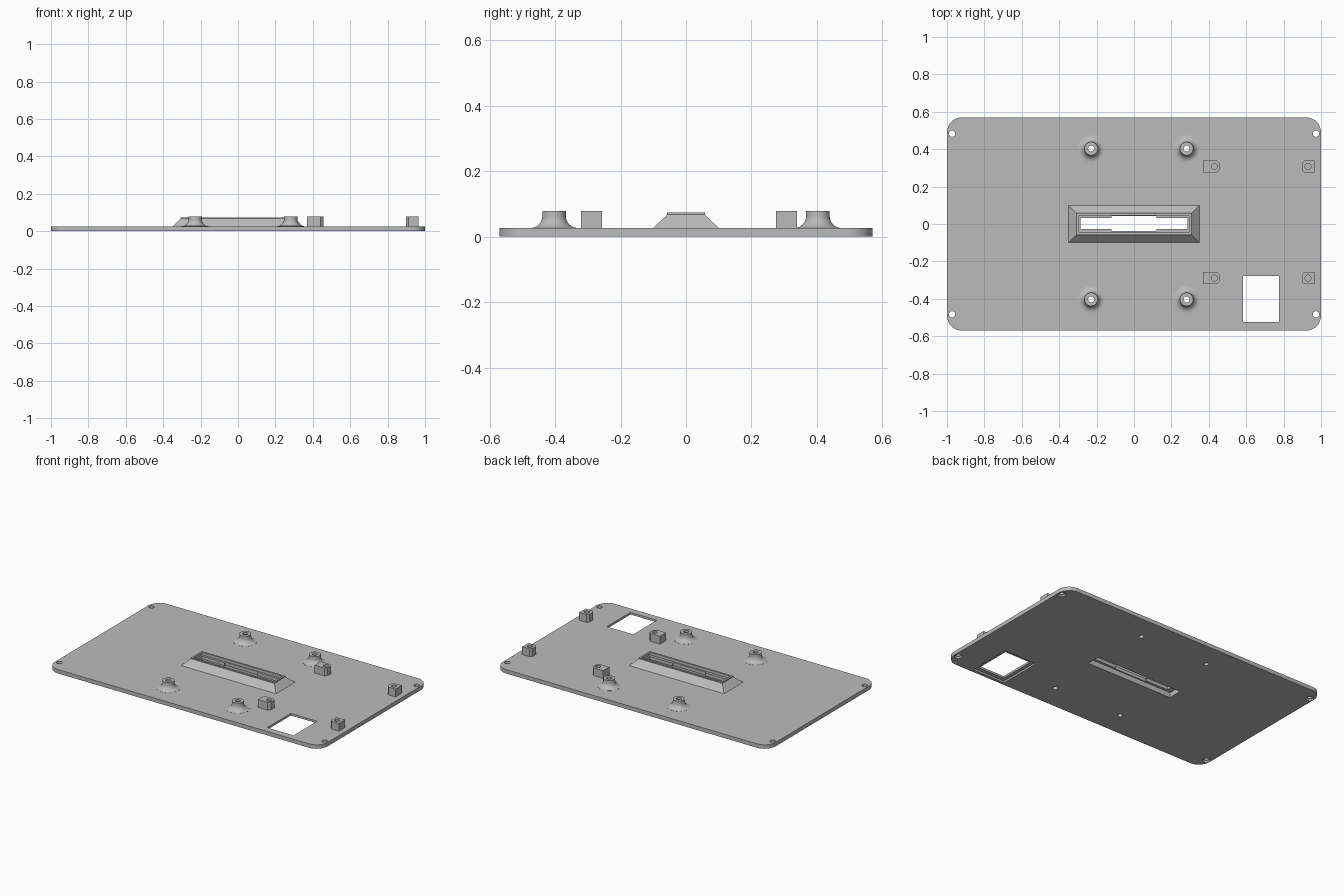
import bpy, bmesh, math

if "Cube" in bpy.data.objects:
    bpy.data.objects.remove(bpy.data.objects["Cube"])

grey = bpy.data.materials.new("mid grey")
grey.use_nodes = True
colour = (0.5, 0.5, 0.5, 1)
grey.diffuse_color = colour
grey.node_tree.nodes["Principled BSDF"].inputs["Base Color"].default_value = colour

T = 0.026      # plate thickness
TOP = 0.078    # top of posts and pegs


def finish(name, bm):
    bmesh.ops.recalc_face_normals(bm, faces=bm.faces)
    mesh = bpy.data.meshes.new(name)
    bm.to_mesh(mesh)
    bm.free()
    mesh.materials.append(grey)
    ob = bpy.data.objects.new(name, mesh)
    bpy.context.collection.objects.link(ob)
    return ob


def loft(name, rings):
    """Closed solid through rings of equal point count."""
    bm = bmesh.new()
    rows = [[bm.verts.new(p) for p in ring] for ring in rings]
    n = len(rows[0])
    for a, b in zip(rows, rows[1:]):
        for i in range(n):
            j = (i + 1) % n
            bm.faces.new((a[i], a[j], b[j], b[i]))
    bm.faces.new(rows[0][::-1])
    bm.faces.new(rows[-1])
    return finish(name, bm)


def rect(x0, x1, y0, y1, z):
    return [(x0, y0, z), (x1, y0, z), (x1, y1, z), (x0, y1, z)]


def box(name, x0, x1, y0, y1, z0, z1):
    return loft(name, [rect(x0, x1, y0, y1, z0), rect(x0, x1, y0, y1, z1)])


def circle(x, y, r, z, n=32):
    return [(x + r * math.cos(math.tau * i / n), y + r * math.sin(math.tau * i / n), z)
            for i in range(n)]


def turned(name, x, y, profile):
    return loft(name, [circle(x, y, r, z) for r, z in profile])


def rounded(hx, hy, r, z, n=8):
    pts = []
    for k, (sx, sy) in enumerate([(1, 1), (-1, 1), (-1, -1), (1, -1)]):
        for i in range(n + 1):
            a = math.pi / 2 * (k + i / n)
            pts.append((sx * (hx - r) + r * math.cos(a), sy * (hy - r) + r * math.sin(a), z))
    return pts


def combine(target, others, operation):
    for ob in others:
        mod = target.modifiers.new("bool", 'BOOLEAN')
        mod.operation = operation
        mod.solver = 'EXACT'
        mod.object = ob
    bpy.context.view_layer.update()
    graph = bpy.context.evaluated_depsgraph_get()
    mesh = bpy.data.meshes.new_from_object(target.evaluated_get(graph))
    target.modifiers.clear()
    target.data = mesh
    for ob in others:
        bpy.data.objects.remove(ob)


# Base plate
plate = loft("panel_plate", [rounded(1, 0.57, 0.08, z) for z in (0, T)])
solids, cutters = [], []

# Central bezel with sloped sides and a short upright rim
solids.append(loft("bezel", [
    rect(-0.349, 0.349, -0.1, 0.1, 0.01),
    rect(-0.349, 0.349, -0.1, 0.1, T),
    rect(-0.307, 0.307, -0.058, 0.058, 0.067),
    rect(-0.307, 0.307, -0.058, 0.058, 0.073)]))
cutters += [
    box("bezel_top_recess", -0.295, 0.295, -0.046, 0.046, 0.055, 0.1),
    box("bezel_slot", -0.285, 0.285, -0.028, 0.032, -0.1, 0.1),
    box("bezel_slot_middle", -0.12, 0.12, -0.037, 0.042, -0.1, 0.1),
    box("bezel_rear_pocket", -0.32, 0.32, -0.045, 0.049, -0.1, 0.034)]

# Round posts with a flared foot and a through hole
flare = [(0.072 - 0.036 * math.sin(a), T + 0.0005 + 0.036 * (1 - math.cos(a)))
         for a in [math.pi / 2 * i / 8 for i in range(9)]]
for x in (-0.229, 0.281):
    for y in (-0.403, 0.403):
        solids.append(turned("round_post", x, y, [(0.072, 0.01)] + flare + [(0.036, TOP)]))
        cutters.append(turned("post_hole", x, y, [(0.016, -0.1), (0.016, 0.2)]))

# Square pegs with one pair of clipped corners and a blind hole
for x0, x1, hole_x, side in ((0.37, 0.456, 0.43, 1), (0.897, 0.964, 0.93, -1)):
    for y in (-0.289, 0.307):
        c, h = 0.014, 0.032
        flat, clip = (x0, x1) if side > 0 else (x1, x0)
        outline = [(flat, y - h), (clip - side * c, y - h), (clip, y - h + c),
                   (clip, y + h - c), (clip - side * c, y + h), (flat, y + h)]
        solids.append(loft("square_peg", [[(px, py, z) for px, py in outline]
                                          for z in (0.01, TOP)]))
        cutters.append(turned("peg_hole", hole_x, y, [(0.016, 0.032), (0.016, 0.2)]))

# Corner screw holes, counterbored from below
for x in (-0.973, 0.973):
    for y in (-0.483, 0.483):
        cutters.append(turned("screw_hole", x, y, [
            (0.024, -0.1), (0.024, 0.012), (0.017, 0.012), (0.017, 0.1)]))

# Rectangular window with a stepped rear edge
cutters += [
    box("window", 0.582, 0.775, -0.525, -0.278, -0.1, 0.1),
    box("window_step", 0.557, 0.8, -0.55, -0.253, -0.1, 0.012)]

combine(plate, solids, 'UNION')
combine(plate, cutters, 'DIFFERENCE')

bpy.ops.object.select_all(action='DESELECT')
plate.select_set(True)
bpy.context.view_layer.objects.active = plate
bpy.ops.object.shade_smooth_by_angle(angle=math.radians(30))
